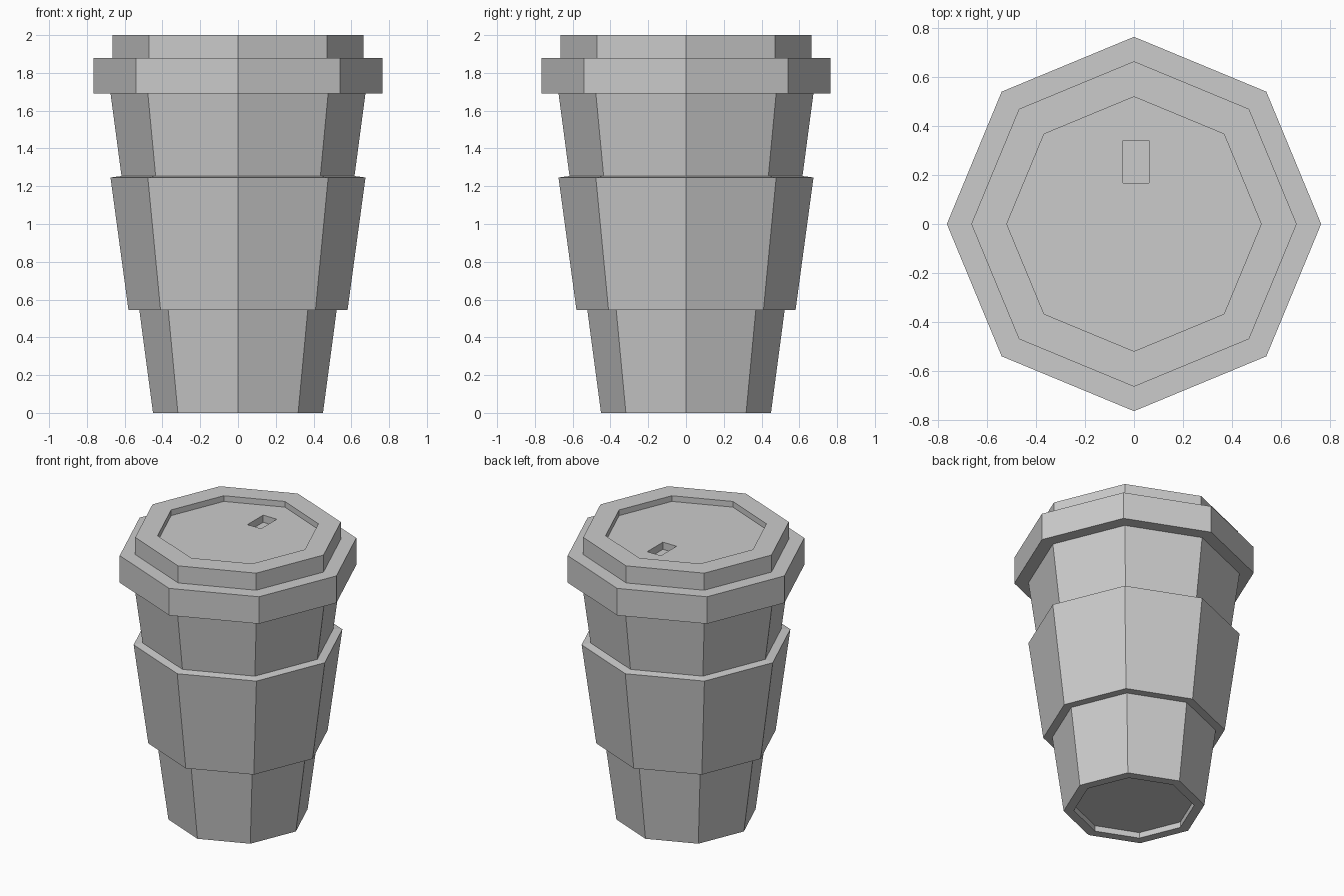
import bpy, bmesh
from math import cos, sin, pi

if "Cube" in bpy.data.objects:
    bpy.data.objects.remove(bpy.data.objects["Cube"])

SIDES = 8


def lathe(name, profile, closed=False):
    """Revolve (radius, z) points into a faceted solid; open profiles get end caps."""
    bm = bmesh.new()
    rings = [[bm.verts.new((r * cos(2 * pi * i / SIDES), r * sin(2 * pi * i / SIDES), z))
              for i in range(SIDES)] for r, z in profile]
    pairs = list(zip(rings, rings[1:]))
    if closed:
        pairs.append((rings[-1], rings[0]))
    else:
        bm.faces.new(rings[0][::-1])
        bm.faces.new(rings[-1])
    for a, b in pairs:
        for i in range(SIDES):
            j = (i + 1) % SIDES
            bm.faces.new((a[i], a[j], b[j], b[i]))
    bmesh.ops.recalc_face_normals(bm, faces=bm.faces)
    mesh = bpy.data.meshes.new(name)
    bm.to_mesh(mesh)
    bm.free()
    obj = bpy.data.objects.new(name, mesh)
    bpy.context.collection.objects.link(obj)
    return obj


# Tapered cup with a recessed base
lathe("cup", [(0.385, 0.04), (0.385, 0), (0.45, 0), (0.68, 1.73)])

# Grip sleeve around the cup
lathe("sleeve", [(0.515, 0.545), (0.58, 0.545), (0.675, 1.246), (0.61, 1.255)], closed=True)

# Stepped lid with a sunken top
lid = lathe("lid", [(0.665, 1.69), (0.765, 1.69), (0.765, 1.88), (0.665, 1.88),
                    (0.665, 2.0), (0.52, 2.0), (0.52, 1.96)])

# Drinking hole cut into the lid
bpy.ops.mesh.primitive_cube_add(size=1, location=(0.009, 0.255, 1.96))
cutter = bpy.context.object
cutter.name = "sip_hole_cutter"
cutter.scale = (0.106, 0.174, 0.10)
cutter.hide_render = True
mod = lid.modifiers.new("sip_hole", 'BOOLEAN')
mod.object = cutter
mod.operation = 'DIFFERENCE'
mod.solver = 'EXACT'
bpy.context.view_layer.objects.active = lid
bpy.ops.object.modifier_apply(modifier=mod.name)
bpy.data.objects.remove(cutter)
